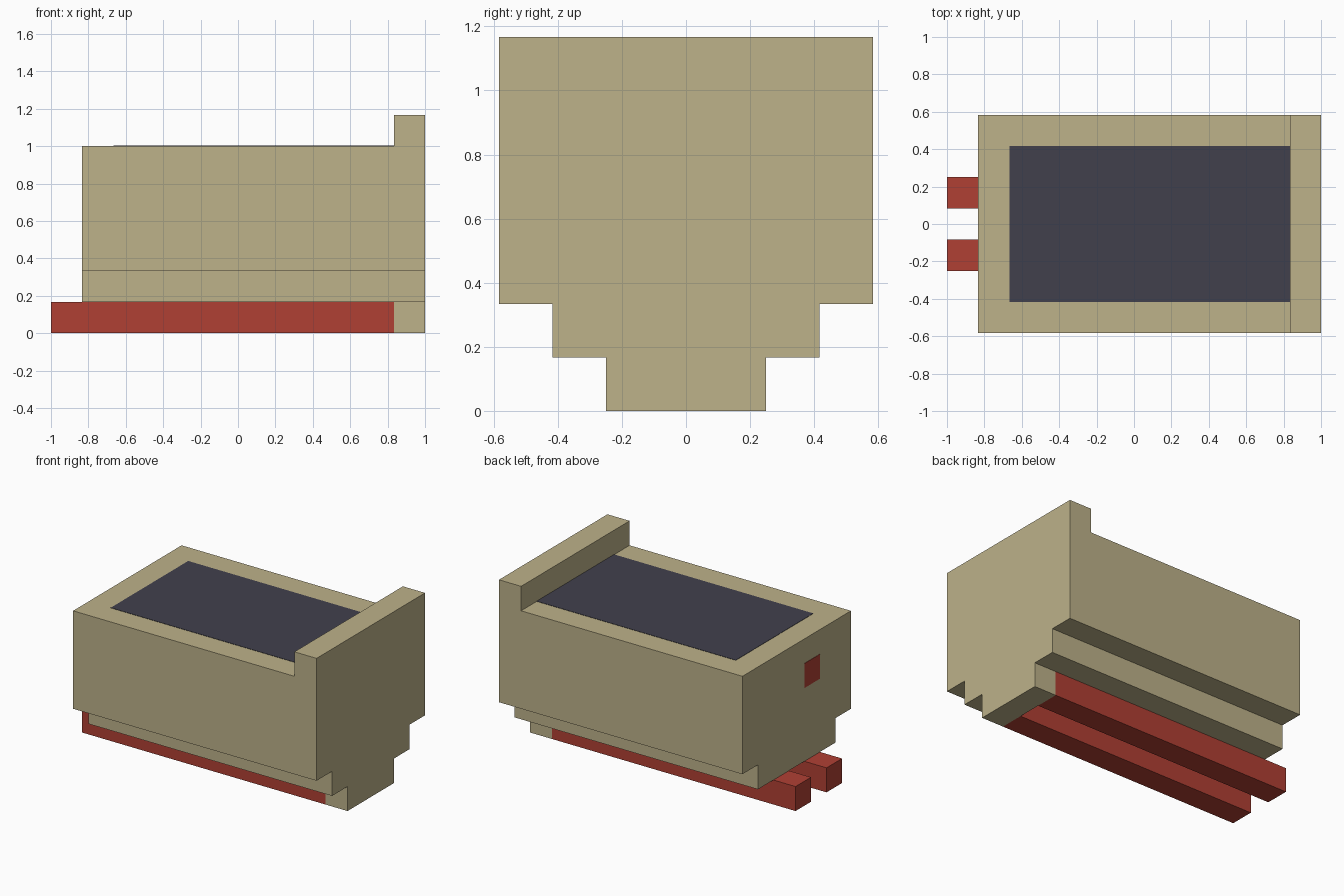
import bpy
import bmesh
from mathutils import Vector

cube = bpy.data.objects.get("Cube")
if cube:
    bpy.data.objects.remove(cube, do_unlink=True)

U = 1 / 6    # modelling unit: every part sits on this grid
THIN = 0.002  # thickness of the colour plates


def material(name, rgb):
    mat = bpy.data.materials.new(name)
    mat.use_nodes = True
    mat.diffuse_color = (*rgb, 1)
    mat.node_tree.nodes["Principled BSDF"].inputs["Base Color"].default_value = (*rgb, 1)
    return mat


sand = material("sand", (0.509, 0.445, 0.254))
slate = material("dark slate", (0.053, 0.051, 0.073))
red = material("brick red", (0.434, 0.051, 0.034))


def extrude_x(name, half_profile, x0, x1, mat):
    """Mirror a right-hand (y, z) outline across y = 0 and extrude it along x."""
    outline = half_profile + [(-y, z) for y, z in reversed(half_profile)]
    bm = bmesh.new()
    face = bm.faces.new([bm.verts.new((x0 * U, y * U, z * U)) for y, z in outline])
    grown = bmesh.ops.extrude_face_region(bm, geom=[face])["geom"]
    verts = [v for v in grown if isinstance(v, bmesh.types.BMVert)]
    bmesh.ops.translate(bm, verts=verts, vec=((x1 - x0) * U, 0, 0))
    return finish(name, bm, mat)


def box(name, low, high, mat):
    """Axis-aligned box between two corners."""
    low, high = Vector(low), Vector(high)
    bm = bmesh.new()
    bmesh.ops.create_cube(bm, size=1)
    bmesh.ops.scale(bm, verts=bm.verts, vec=high - low)
    bmesh.ops.translate(bm, verts=bm.verts, vec=(low + high) / 2)
    return finish(name, bm, mat)


def finish(name, bm, mat):
    bmesh.ops.recalc_face_normals(bm, faces=bm.faces)
    mesh = bpy.data.meshes.new(name)
    bm.to_mesh(mesh)
    bm.free()
    mesh.materials.append(mat)
    obj = bpy.data.objects.new(name, mesh)
    bpy.context.collection.objects.link(obj)
    return obj


# Stepped main body
extrude_x("body", [(2.5, 1), (2.5, 2), (3.5, 2), (3.5, 6)], -5, 5, sand)

# Taller end wall with one more step down to the ground
extrude_x("end_wall", [(1.5, 0), (1.5, 1), (2.5, 1), (2.5, 2), (3.5, 2), (3.5, 7)], 5, 6, sand)

# Pair of rails under the body
for side, y in (("left", 0.5), ("right", -1.5)):
    box(side + "_rail", (-6 * U, y * U, 0), (5 * U, (y + 1) * U, U), red)

# Dark panel on the top
box("top_panel", (-4 * U, -2.5 * U, 6 * U - THIN), (5 * U, 2.5 * U, 6 * U + THIN), slate)

# Small square mark on the open end
box("end_mark", (-5 * U - THIN, -1.5 * U, 4 * U), (-5 * U + THIN, -0.5 * U, 5 * U), red)
